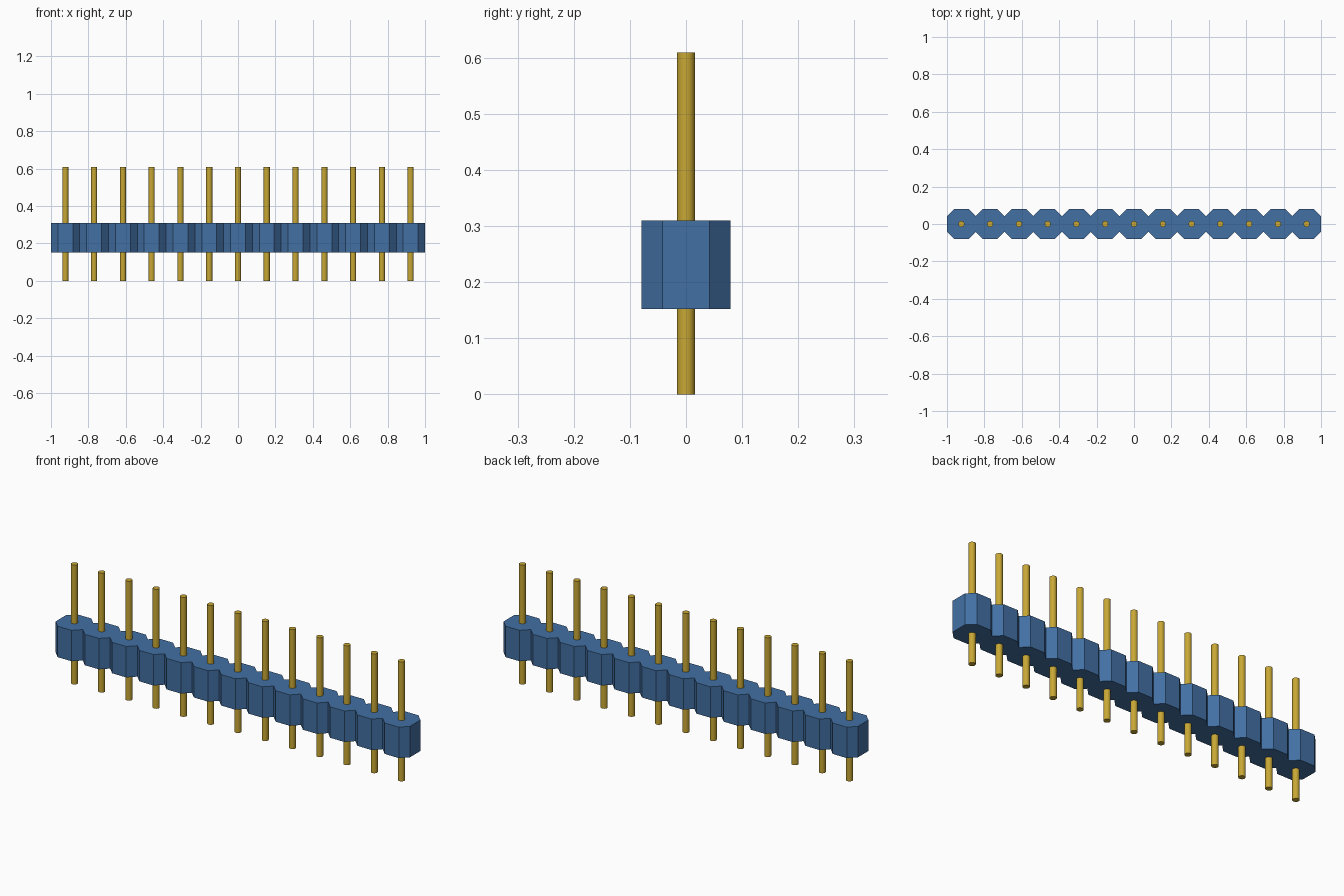
import bpy, bmesh, math

cube = bpy.data.objects.get("Cube")
if cube:
    bpy.data.objects.remove(cube, do_unlink=True)

COUNT = 13
PITCH = 2.0 / COUNT
HALF_Y, NECK_Y, CHAMFER = 0.079, 0.042, 0.037
BASE_Z, TOP_Z = 0.152, 0.31
PIN_R, PIN_H = 0.0162, 0.609


def material(name, rgb):
    m = bpy.data.materials.new(name)
    m.use_nodes = True
    m.diffuse_color = (*rgb, 1)
    m.node_tree.nodes["Principled BSDF"].inputs["Base Color"].default_value = (*rgb, 1)
    return m


blue = material("blue plastic", (0.055, 0.163, 0.37))
gold = material("gold metal", (0.58, 0.39, 0.035))

# Housing: a row of joined octagons, extruded upward
front = []
for i in range(COUNT):
    left = -1 + i * PITCH
    front += [(left, -NECK_Y), (left + CHAMFER, -HALF_Y),
              (left + PITCH - CHAMFER, -HALF_Y)]
front.append((1, -NECK_Y))
outline = front + [(x, -y) for x, y in reversed(front)]

bm = bmesh.new()
face = bm.faces.new([bm.verts.new((x, y, BASE_Z)) for x, y in outline])
extruded = bmesh.ops.extrude_face_region(bm, geom=[face], use_keep_orig=True)
for v in extruded["geom"]:
    if isinstance(v, bmesh.types.BMVert):
        v.co.z = TOP_Z
bmesh.ops.recalc_face_normals(bm, faces=bm.faces)
mesh = bpy.data.meshes.new("housing")
bm.to_mesh(mesh)
bm.free()
mesh.materials.append(blue)
housing = bpy.data.objects.new("housing", mesh)
bpy.context.collection.objects.link(housing)

# Round contact pins running through the housing
for i in range(COUNT):
    bpy.ops.mesh.primitive_cylinder_add(
        vertices=20, radius=PIN_R, depth=PIN_H,
        location=((i - (COUNT - 1) / 2) * PITCH, 0, PIN_H / 2))
    pin = bpy.context.object
    pin.name = f"pin_{i + 1}"
    pin.data.materials.append(gold)
    bpy.ops.object.shade_smooth_by_angle(angle=math.radians(30))
